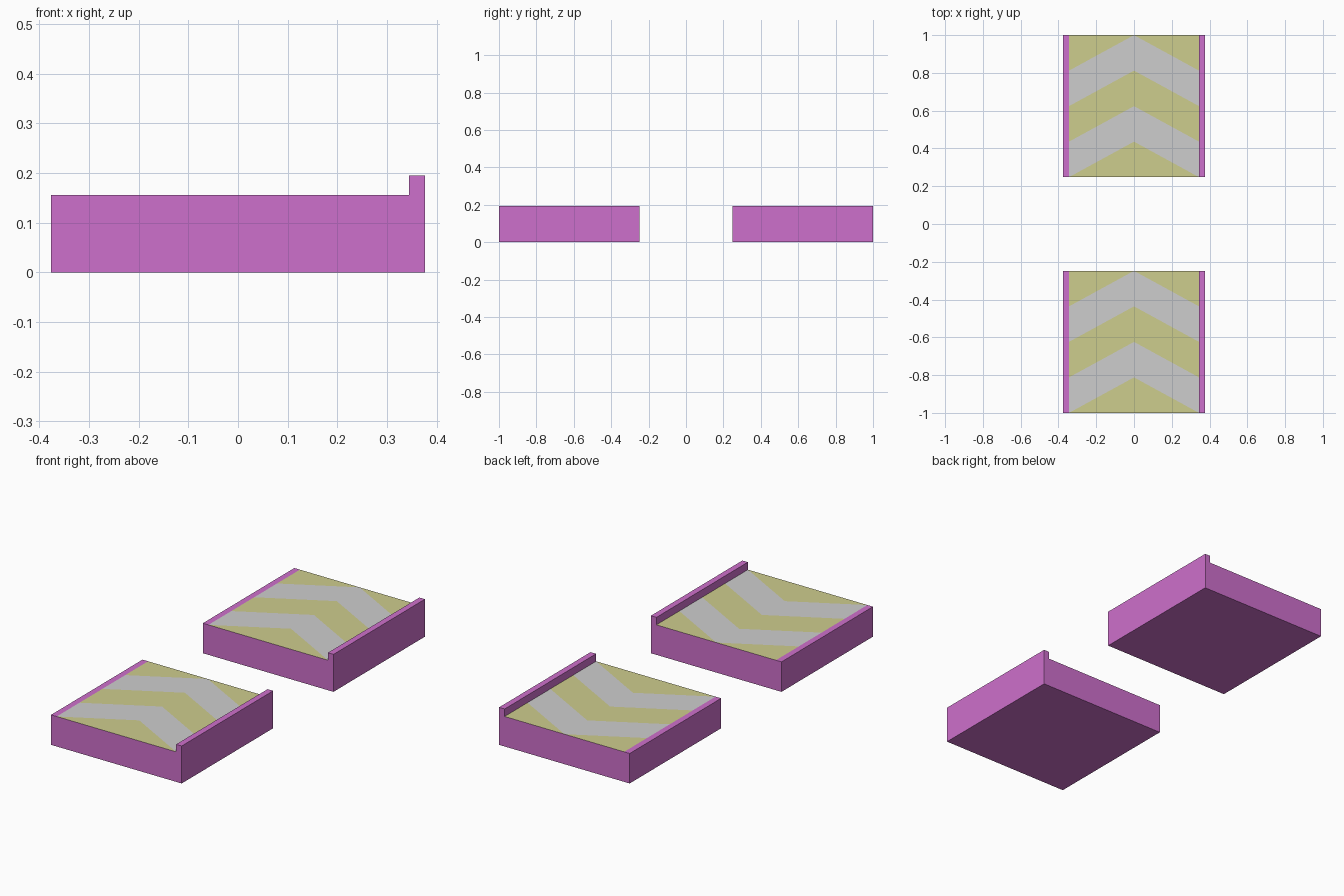
import bpy, bmesh, math
from mathutils import Vector

if "Cube" in bpy.data.objects:
    bpy.data.objects.remove(bpy.data.objects["Cube"])

W, E = 0.376, 0.344          # half width, half width of the striped deck
DECK, LIP = 0.156, 0.195     # deck height, raised lip height
DEPTH = 0.752
STEP = DEPTH / 4             # chevron band width


def material(name, rgb):
    m = bpy.data.materials.new(name)
    m.diffuse_color = (*rgb, 1)
    m.use_nodes = True
    m.node_tree.nodes["Principled BSDF"].inputs["Base Color"].default_value = m.diffuse_color
    return m


MATS = [material("magenta", (0.617, 0.162, 0.604)),
        material("pale_yellow", (0.617, 0.610, 0.270)),
        material("light_grey", (0.617, 0.617, 0.617))]

# End profile (x, z): flat left rim, deck split at the middle, raised right lip
PROFILE = [(-W, 0), (W, 0), (W, LIP), (E, LIP), (E, DECK),
           (0, DECK), (-E, DECK), (-W, DECK)]


def deck_faces(bm, side=0):
    found = []
    for f in bm.faces:
        c = f.calc_center_median()
        if f.normal.z > 0.9 and abs(c.x) < E and c.x * side >= 0:
            found.append(f)
    return found


def platform(name, y0):
    y1 = y0 + DEPTH
    bm = bmesh.new()
    # Block: profile extruded along y
    cap = bm.faces.new([bm.verts.new((x, y0, z)) for x, z in PROFILE])
    ext = bmesh.ops.extrude_face_region(bm, geom=[cap], use_keep_orig=True)
    verts = [g for g in ext["geom"] if isinstance(g, bmesh.types.BMVert)]
    bmesh.ops.translate(bm, verts=verts, vec=(0, DEPTH, 0))
    bmesh.ops.recalc_face_normals(bm, faces=bm.faces[:])
    bm.normal_update()

    # Chevrons: slanted cuts across each half of the deck
    for side in (-1, 1):
        for k in range(4):
            faces = deck_faces(bm, side)
            geom = set(faces)
            for f in faces:
                geom.update(f.edges)
                geom.update(f.verts)
            bmesh.ops.bisect_plane(bm, geom=list(geom), dist=1e-5,
                                   plane_co=(0, y1 - k * STEP, DECK),
                                   plane_no=Vector((side * STEP, E, 0)).normalized())
            bm.normal_update()

    # Alternate band colours
    for f in deck_faces(bm):
        c = f.calc_center_median()
        band = math.floor((y1 - c.y - abs(c.x) * STEP / E) / STEP)
        f.material_index = 2 if band % 2 == 0 else 1

    mesh = bpy.data.meshes.new(name)
    bm.to_mesh(mesh)
    bm.free()
    for m in MATS:
        mesh.materials.append(m)
    bpy.context.collection.objects.link(bpy.data.objects.new(name, mesh))


platform("front_platform", -1.0)
platform("back_platform", 1.0 - DEPTH)
